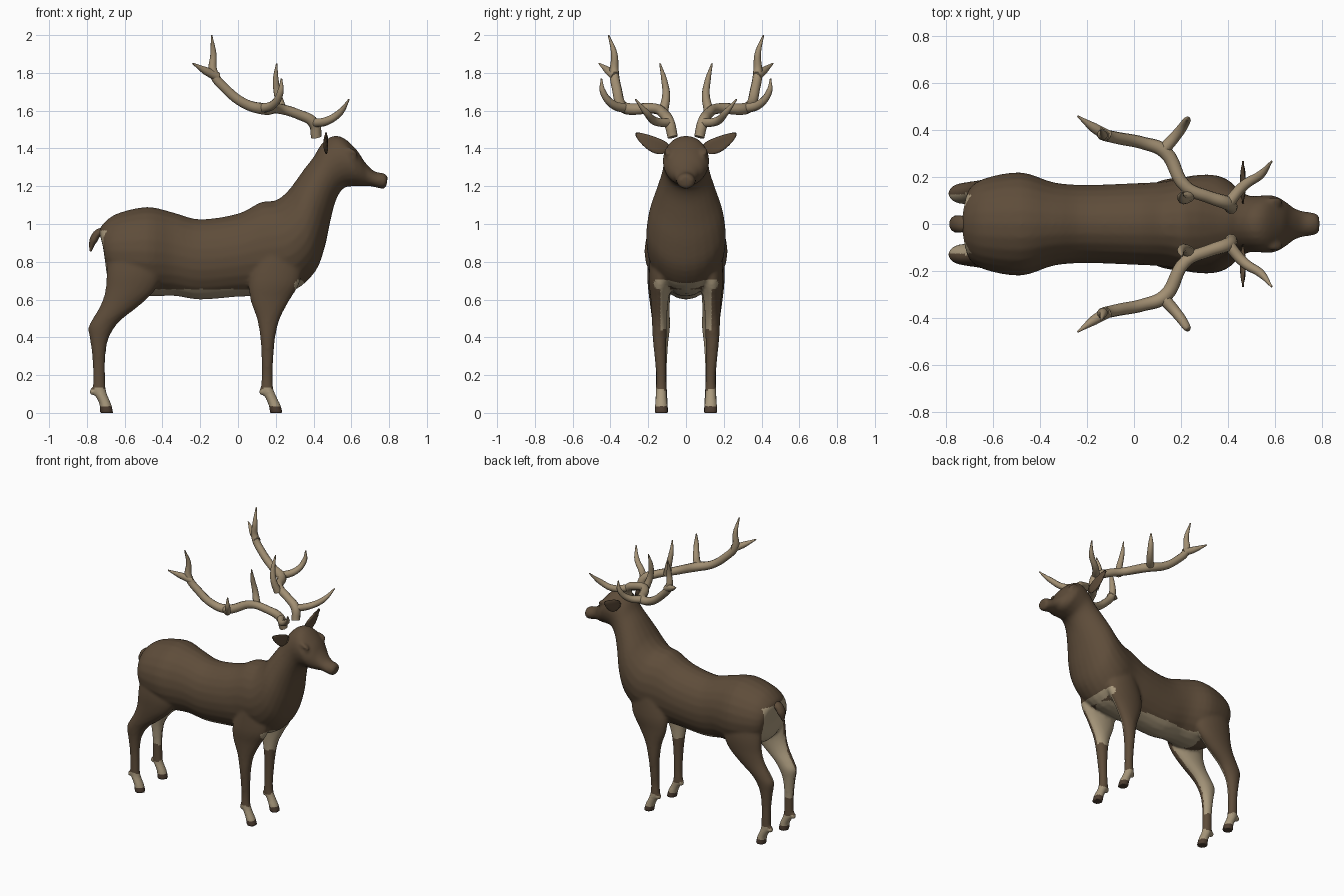
import bpy, bmesh, math
from mathutils import Vector, Matrix

cube = bpy.data.objects.get("Cube")
if cube:
    bpy.data.objects.remove(cube, do_unlink=True)


def material(name, r, g, b):
    m = bpy.data.materials.new(name)
    m.use_nodes = True
    m.diffuse_color = (r, g, b, 1)
    m.node_tree.nodes["Principled BSDF"].inputs["Base Color"].default_value = (r, g, b, 1)
    return m


brown = material("brown coat", 0.112, 0.073, 0.042)
cream = material("cream fur", 0.40, 0.32, 0.205)
horn = material("antler bone", 0.36, 0.275, 0.17)
dark = material("dark hoof", 0.075, 0.047, 0.030)


def spline(rows, steps=4):
    """Resample rows of numbers with a Catmull-Rom curve."""
    out = []
    for i in range(len(rows) - 1):
        p = [rows[max(0, min(len(rows) - 1, i + k))] for k in (-1, 0, 1, 2)]
        for s in range(steps):
            t = s / steps
            out.append([b + 0.5 * t * (c - a + t * (2 * a - 5 * b + 4 * c - d + t * (3 * (b - c) + d - a)))
                        for a, b, c, d in zip(*p)])
    return out + [rows[-1]]


def loft(bm, rows, side=1, n=24):
    """Rings through two outline points (x, z), (x, z), with centre y and half width."""
    rings = []
    for x1, z1, x2, z2, yc, w in spline(rows):
        ring = []
        for k in range(n):
            a = 2 * math.pi * k / n
            c, s = math.cos(a), math.sin(a)
            ring.append(bm.verts.new(((x1 + x2) / 2 + c * (x1 - x2) / 2, side * (yc + s * w),
                                      (z1 + z2) / 2 + c * (z1 - z2) / 2)))
        rings.append(ring)
    for r, q in zip(rings, rings[1:]):
        for k in range(n):
            bm.faces.new((r[k], r[(k + 1) % n], q[(k + 1) % n], q[k]))
    bm.faces.new(rings[0])
    bm.faces.new(rings[-1])


def blob(bm, place, size, tilt=0):
    m = Matrix.Translation(place) @ Matrix.Rotation(tilt, 4, "Y") @ Matrix.Diagonal((*size, 1))
    bmesh.ops.create_uvsphere(bm, u_segments=16, v_segments=10, radius=1, matrix=m)


def add_object(name, mesh, *mats):
    ob = bpy.data.objects.new(name, mesh)
    bpy.context.collection.objects.link(ob)
    for m in mats:
        mesh.materials.append(m)
    return ob


def bake(ob):
    """Replace an object by a plain mesh of its evaluated shape."""
    dg = bpy.context.evaluated_depsgraph_get()
    mesh = bpy.data.meshes.new_from_object(ob.evaluated_get(dg))
    name = ob.name
    bpy.data.objects.remove(ob, do_unlink=True)
    mesh.materials.clear()
    mesh.shade_smooth()
    return name, mesh


# Trunk, neck and head: top point, bottom point, half width
trunk = [
    (-.735, .96, -.70, .82, .07), (-.715, 1.0, -.69, .72, .15), (-.64, 1.055, -.62, .66, .197),
    (-.48, 1.09, -.48, .62, .22), (-.34, 1.06, -.34, .62, .177), (-.2, 1.025, -.2, .6, .167),
    (0, 1.055, 0, .615, .174), (.12, 1.115, .14, .62, .182), (.2, 1.125, .3, .65, .207),
    (.26, 1.17, .41, .75, .21), (.3, 1.22, .46, .88, .195), (.35, 1.29, .49, 1.02, .16),
    (.4, 1.355, .52, 1.13, .132), (.44, 1.42, .56, 1.19, .12), (.5, 1.465, .61, 1.2, .122),
    (.56, 1.455, .64, 1.2, .12), (.63, 1.39, .665, 1.2, .094), (.67, 1.33, .7, 1.2, .066),
    (.72, 1.28, .745, 1.19, .053), (.775, 1.268, .775, 1.187, .046), (.792, 1.25, .788, 1.21, .03)]

# Legs: height, back x, front x, centre y, half width
front_leg = [
    (.85, .1, .34, .12, .07), (.7, .06, .33, .135, .062), (.6, .065, .275, .14, .047),
    (.5, .1, .222, .141, .04), (.4, .118, .197, .14, .037), (.3, .124, .188, .136, .031),
    (.2, .126, .183, .131, .027), (.13, .122, .187, .131, .029), (.08, .145, .207, .131, .03),
    (.04, .162, .226, .131, .034), (-.004, .17, .238, .131, .037)]
hind_leg = [
    (.9, -.68, -.4, .12, .07), (.75, -.695, -.4, .135, .07), (.65, -.702, -.44, .14, .06),
    (.57, -.728, -.52, .138, .052), (.5, -.768, -.61, .133, .048), (.45, -.792, -.655, .13, .045),
    (.38, -.782, -.69, .13, .037), (.28, -.77, -.703, .13, .03), (.17, -.768, -.702, .13, .029),
    (.11, -.765, -.697, .13, .03), (.05, -.735, -.672, .13, .034), (-.004, -.73, -.658, .13, .037)]

bm = bmesh.new()
loft(bm, [(a, b, c, d, 0, w) for a, b, c, d, w in trunk])
for side in (1, -1):
    for leg in (front_leg, hind_leg):
        loft(bm, [(a, z, b, z, y, w) for z, a, b, y, w in leg], side)
    # Dewclaws, brows and cheeks
    for x in (.124, -.773):
        blob(bm, (x, side * .131, .112), (.014, .022, .02))
    blob(bm, (.6, side * .095, 1.385), (.04, .02, .014), .5)
    blob(bm, (.615, side * .092, 1.352), (.017, .016, .014))
bmesh.ops.recalc_face_normals(bm, faces=bm.faces)
mesh = bpy.data.meshes.new("body")
bm.to_mesh(mesh)
bm.free()
body = add_object("body", mesh)
remesh = body.modifiers.new("blend", "REMESH")
remesh.mode = "VOXEL"
remesh.voxel_size = 0.01
soften = body.modifiers.new("soften", "SMOOTH")
soften.iterations = 5
name, mesh = bake(body)
body = add_object(name, mesh, brown, cream, dark)


def coat(c, n):
    """Fur colour by place on the body and facing direction."""
    y = abs(c.y)
    inward = n.y * (-1 if c.y > 0 else 1)
    if c.z < .035:
        return 2
    if c.z < .125 + .25 * (y - .131):
        return 1
    if c.x < -.4 and .24 < c.z < .68 and inward > .25:
        return 1
    if c.x > 0 and .44 < c.z < .7 and inward > .15:
        return 1
    if -.5 < c.x < .34 and c.z < .655 and y < .13 and n.z < -.5:
        return 1
    if c.x < -.64 and .6 < c.z < .965 and y < .125 and n.x < -.3:
        return 1
    if math.hypot(c.x - .325, c.z - .675) < .028:
        return 1
    return 0


for p in mesh.polygons:
    p.material_index = coat(p.center, p.normal)
for v in mesh.vertices:
    v.co.z = max(v.co.z, 0)


def tube(name, paths, mat, side=1, flat=1):
    """Tapered tubes along paths of (x, y, z, radius)."""
    cu = bpy.data.curves.new(name, "CURVE")
    cu.dimensions = "3D"
    cu.bevel_depth = 1
    cu.bevel_resolution = 3
    cu.resolution_u = 6
    cu.use_fill_caps = True
    for path in paths:
        sp = cu.splines.new("BEZIER")
        sp.bezier_points.add(len(path) - 1)
        for bp, (x, y, z, r) in zip(sp.bezier_points, path):
            bp.co = (x, y * side, z)
            bp.radius = r
            bp.handle_left_type = bp.handle_right_type = "AUTO"
    label, mesh = bake(add_object(name, cu))
    for v in mesh.vertices:
        v.co.y *= flat
    return add_object(label, mesh, mat)


# Antlers: main beam, then the tines that branch from it
antler = [
    [(.415, .07, 1.46, .028), (.4, .088, 1.535, .03), (.32, .115, 1.58, .027), (.22, .16, 1.61, .027),
     (.13, .31, 1.61, .031), (.04, .345, 1.635, .027), (-.06, .365, 1.71, .026), (-.13, .38, 1.8, .025),
     (-.13, .38, 1.9, .017), (-.14, .41, 2.0, .004)],
    [(.4, .085, 1.535, .025), (.47, .165, 1.545, .022), (.54, .21, 1.59, .018), (.588, .268, 1.66, .004)],
    [(.235, .12, 1.6, .026), (.212, .105, 1.68, .021), (.2, .115, 1.76, .016), (.205, .138, 1.85, .004)],
    [(.12, .31, 1.61, .027), (.19, .39, 1.635, .022), (.225, .44, 1.7, .017), (.23, .448, 1.77, .004)],
    [(-.11, .375, 1.78, .025), (-.17, .41, 1.81, .021), (-.24, .46, 1.85, .004)]]
for side, word in ((1, "left"), (-1, "right")):
    tube(word + "_antler", antler, horn, side)

    # Ear: a leaf shape pointing out and up, hollowed at the front
    bm = bmesh.new()
    bmesh.ops.create_uvsphere(bm, u_segments=16, v_segments=16, radius=1)
    for v in bm.verts:
        t = (v.co.z + 1) / 2
        width = .043 * (1.25 - .6 * t)
        x = .47 + v.co.x * .018 - (.012 * (1 - v.co.y ** 2) if v.co.x > 0 else 0)
        y = .09 + .178 * t + v.co.y * width * .45
        z = 1.395 + .085 * t ** 1.5 - v.co.y * width * .85
        v.co = Vector((x, side * y, z))
    bmesh.ops.recalc_face_normals(bm, faces=bm.faces)
    mesh = bpy.data.meshes.new(word + "_ear")
    bm.to_mesh(mesh)
    bm.free()
    mesh.shade_smooth()
    add_object(word + "_ear", mesh, brown)

# Tail: a short curl hanging behind the rump
tube("tail", [[(-.69, 0, .955, .02), (-.735, 0, .955, .022), (-.765, 0, .915, .022),
               (-.782, 0, .855, .006)]], brown, flat=1.6)
